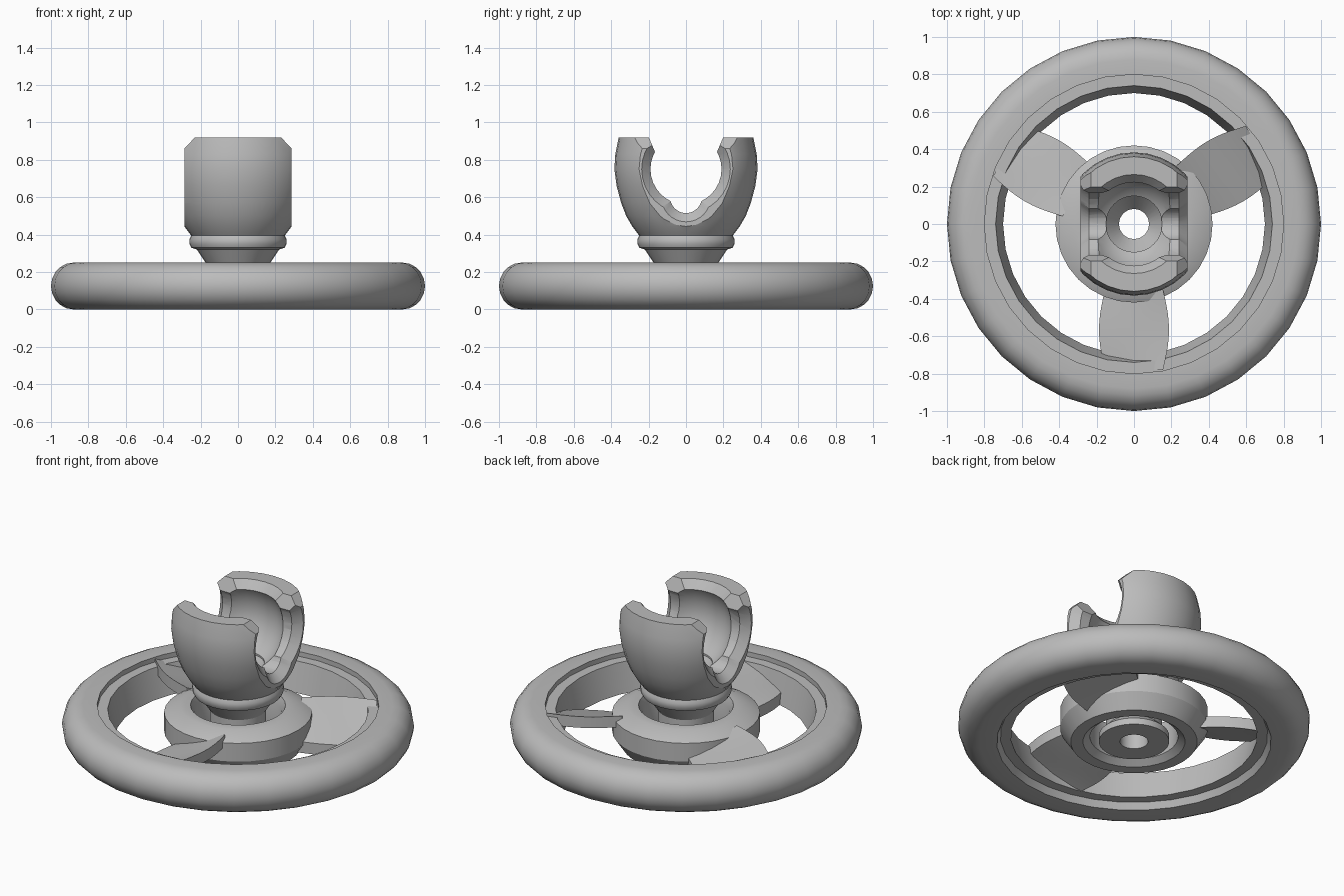
import bpy, bmesh, math
from mathutils import Matrix, Vector

if "Cube" in bpy.data.objects:
    bpy.data.objects.remove(bpy.data.objects["Cube"])

SIDES = 32
TOP = 0.92

grey = bpy.data.materials.new("plain_grey")
grey.use_nodes = True
grey.diffuse_color = (0.5, 0.5, 0.5, 1)
grey.node_tree.nodes["Principled BSDF"].inputs["Base Color"].default_value = (0.5, 0.5, 0.5, 1)


def finish(name, bm):
    """Turn a bmesh into a named object."""
    bmesh.ops.recalc_face_normals(bm, faces=bm.faces)
    mesh = bpy.data.meshes.new(name)
    bm.to_mesh(mesh)
    bm.free()
    mesh.materials.append(grey)
    obj = bpy.data.objects.new(name, mesh)
    bpy.context.collection.objects.link(obj)
    return obj


def activate(obj):
    bpy.ops.object.select_all(action="DESELECT")
    obj.select_set(True)
    bpy.context.view_layer.objects.active = obj


def lathe(name, profile):
    """Revolve a closed (radius, z) loop around the axle."""
    bm = bmesh.new()
    verts = [bm.verts.new((r, 0, z)) for r, z in profile]
    edges = [bm.edges.new((v, verts[i - 1])) for i, v in enumerate(verts)]
    bmesh.ops.spin(bm, geom=verts + edges, axis=(0, 0, 1), cent=(0, 0, 0),
                   angle=math.tau, steps=SIDES, use_merge=True)
    bmesh.ops.remove_doubles(bm, verts=bm.verts, dist=1e-5)
    return finish(name, bm)


def extrude(bm, faces, vec):
    """Extrude faces by a vector, keeping the originals as the other cap."""
    out = bmesh.ops.extrude_face_region(bm, geom=faces, use_keep_orig=True)
    moved = [v for v in out["geom"] if isinstance(v, bmesh.types.BMVert)]
    bmesh.ops.translate(bm, verts=moved, vec=vec)


def prism(name, points, half, turn=0):
    """Extrude a (y, z) outline along x, then turn it about z."""
    bm = bmesh.new()
    face = bm.faces.new([bm.verts.new((-half, y, z)) for y, z in points])
    extrude(bm, [face], (2 * half, 0, 0))
    bmesh.ops.rotate(bm, verts=bm.verts, cent=(0, 0, 0),
                     matrix=Matrix.Rotation(turn, 3, "Z"))
    return finish(name, bm)


def rod(name, r1, r2, depth, centre, turn=0):
    """Cylinder or cone along x."""
    bm = bmesh.new()
    matrix = (Matrix.Rotation(turn, 4, "Z") @ Matrix.Translation(centre)
              @ Matrix.Rotation(math.pi / 2, 4, "Y"))
    bmesh.ops.create_cone(bm, cap_ends=True, segments=SIDES, radius1=r1,
                          radius2=r2, depth=depth, matrix=matrix)
    return finish(name, bm)


def cut(obj, cutter, operation="DIFFERENCE"):
    mod = obj.modifiers.new("cut", "BOOLEAN")
    mod.operation, mod.solver, mod.object = operation, "EXACT", cutter
    activate(obj)
    bpy.ops.object.modifier_apply(modifier=mod.name)
    bpy.data.objects.remove(cutter)


# Rim: rounded outside, stepped lip and drafted wall inside
rounded = []
for i in range(11):
    a = -math.pi / 2 + math.pi * i / 10
    rounded.append((0.88 + 0.12 * math.cos(a), 0.125 + 0.125 * math.sin(a)))
rim = lathe("rim", rounded + [(0.8, 0.25), (0.8, 0.22), (0.74, 0.22),
                              (0.7, 0.04), (0.76, 0.04), (0.78, 0)])

# Hub ring with chamfered shoulders
hub = lathe("hub", [(0.27, 0.25), (0.33, 0.25), (0.42, 0.205), (0.42, 0.09),
                    (0.36, 0), (0.29, 0), (0.25, 0.03), (0.25, 0.2)])

# Pitched slab blades between hub and rim
blades = []
for k in range(3):
    bm = bmesh.new()
    bmesh.ops.create_grid(bm, x_segments=10, y_segments=4, size=1)
    for vert in bm.verts:
        u, v = (vert.co.x + 1) / 2, vert.co.y
        half = 0.155 + 0.032 * math.sin(math.pi * u)
        vert.co = Vector((0.35 + 0.43 * u, half * v, 0.175 + 0.065 * v))
    extrude(bm, bm.faces[:], (0, 0, -0.07))
    bmesh.ops.rotate(bm, verts=bm.verts, cent=(0, 0, 0),
                     matrix=Matrix.Rotation(math.radians(30 + 120 * k), 3, "Z"))
    blades.append(finish(f"blade_{k + 1}", bm))

# Bored stem, collar and socket body in one turned piece
socket = lathe("stem_and_socket", [
    (0.08, 0), (0.2, 0), (0.2, 0.04), (0.16, 0.08), (0.16, 0.23),
    (0.22, 0.32), (0.25, 0.33), (0.26, 0.35), (0.26, 0.375), (0.25, 0.395),
    (0.262, 0.41), (0.288, 0.445), (0.32, 0.5), (0.347, 0.57), (0.371, 0.66),
    (0.383, 0.75), (0.378, 0.83), (0.36, TOP), (0.265, TOP), (0.215, 0.86),
    (0.1, 0.86), (0.15, 0.6), (0.15, 0.51), (0.08, 0.42)])

# Flat sides with chamfered top corners
cut(socket, prism("side_trim", [(-0.287, -0.1), (0.287, -0.1), (0.287, 0.86),
                                (0.225, TOP + 0.005), (-0.225, TOP + 0.005),
                                (-0.287, 0.86)], 0.6, math.pi / 2), "INTERSECT")

# Ball cavity
ball = bmesh.new()
bmesh.ops.create_uvsphere(ball, u_segments=SIDES, v_segments=20, radius=0.262,
                          matrix=Matrix.Translation((0, 0, 0.735)))
cut(socket, finish("ball_cutter", ball))

# Side openings: round slot, lower notch, flared mouth above, chamfered ends
cut(socket, rod("slot_cutter", 0.19, 0.19, 1, (0, 0, 0.75)))
cut(socket, rod("notch_cutter", 0.085, 0.085, 1, (0, 0, 0.6)))
cut(socket, prism("mouth_cutter", [(-0.165, 0.84), (0.165, 0.84),
                                   (0.207, 0.94), (-0.207, 0.94)], 0.5))
for turn in (0, math.pi):
    cut(socket, rod("slot_chamfer", 0.18, 0.26, 0.08, (0.27, 0, 0.75), turn))
    cut(socket, rod("notch_chamfer", 0.075, 0.155, 0.08, (0.27, 0, 0.6), turn))

# Smooth shading with crisp edges
for obj in [rim, hub, socket] + blades:
    activate(obj)
    bpy.ops.object.shade_smooth_by_angle(angle=math.radians(30))
